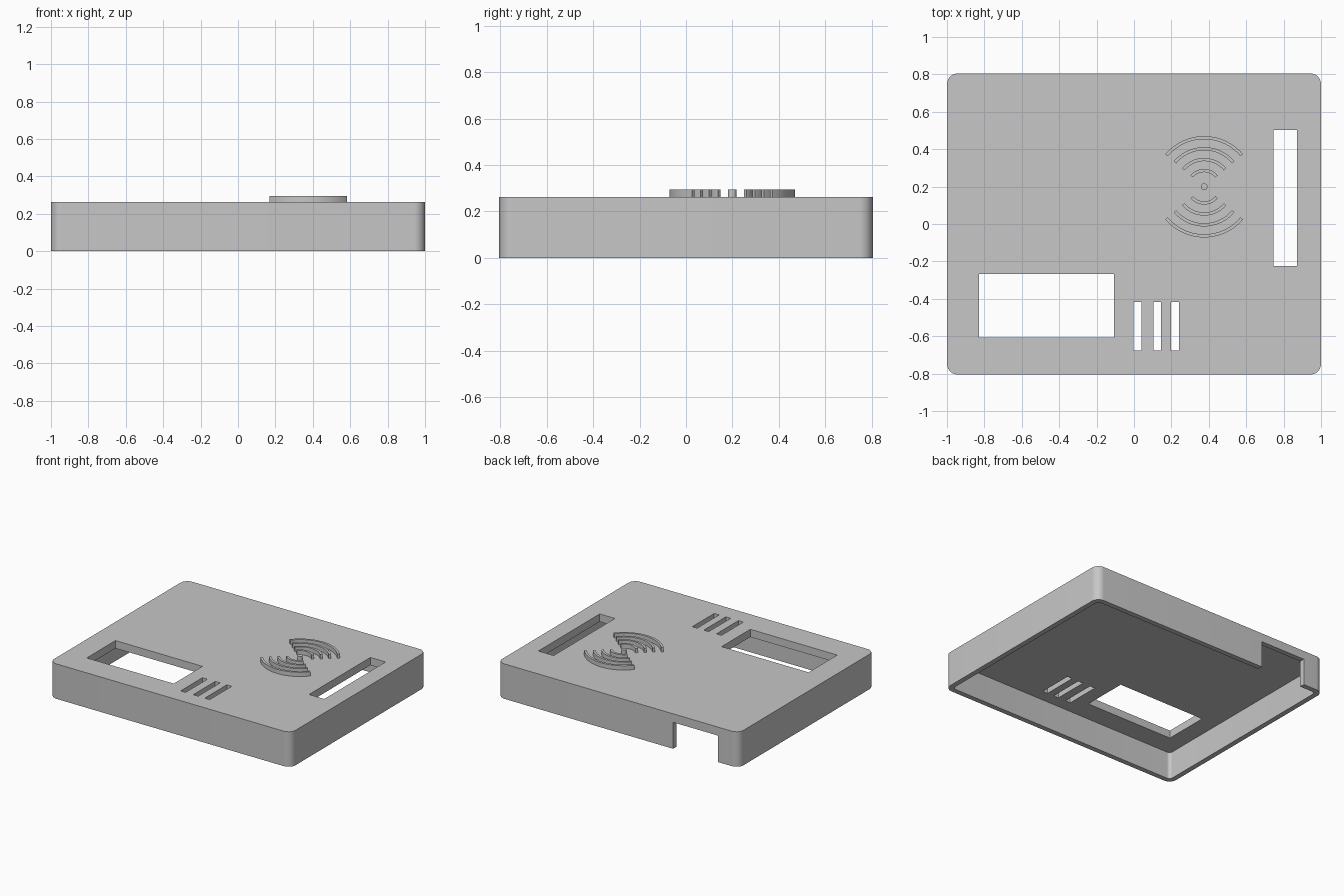
import bpy, bmesh
from math import cos, sin, radians, pi

old = bpy.data.objects.get("Cube")
if old:
    bpy.data.objects.remove(old, do_unlink=True)

W, D, H = 1.0, 0.805, 0.262      # half width, half depth, cover height
WALL, CEILING = 0.038, 0.204     # wall thickness, underside of the top plate

grey = bpy.data.materials.new("plain_grey")
grey.use_nodes = True
grey.diffuse_color = (0.57, 0.57, 0.57, 1)
grey.node_tree.nodes["Principled BSDF"].inputs["Base Color"].default_value = (0.57, 0.57, 0.57, 1)


def prism(name, outline, z0, z1):
    """Extrude a counter-clockwise outline from z0 to z1."""
    bm = bmesh.new()
    face = bm.faces.new([bm.verts.new((x, y, z0)) for x, y in outline])
    ext = bmesh.ops.extrude_face_region(bm, geom=[face], use_keep_orig=True)
    top = [v for v in ext["geom"] if isinstance(v, bmesh.types.BMVert)]
    bmesh.ops.translate(bm, verts=top, vec=(0, 0, z1 - z0))
    bmesh.ops.recalc_face_normals(bm, faces=bm.faces)
    mesh = bpy.data.meshes.new(name)
    bm.to_mesh(mesh)
    bm.free()
    mesh.materials.append(grey)
    obj = bpy.data.objects.new(name, mesh)
    bpy.context.collection.objects.link(obj)
    return obj


def arc(cx, cy, r, a0, a1, n):
    angles = [radians(a0 + (a1 - a0) * i / n) for i in range(n + 1)]
    return [(cx + r * cos(a), cy + r * sin(a)) for a in angles]


def rounded(w, d, r, n=10):
    corners = [(1, 1), (-1, 1), (-1, -1), (1, -1)]
    return [p for i, (sx, sy) in enumerate(corners)
            for p in arc(sx * (w - r), sy * (d - r), r, 90 * i, 90 * i + 90, n)]


def rect(x0, x1, y0, y1):
    return [(x0, y0), (x1, y0), (x1, y1), (x0, y1)]


def select(obj):
    bpy.ops.object.select_all(action="DESELECT")
    obj.select_set(True)
    bpy.context.view_layer.objects.active = obj


def cut(target, cutter):
    cutter.hide_render = True
    mod = target.modifiers.new("cut", "BOOLEAN")
    mod.operation, mod.solver, mod.object = "DIFFERENCE", "EXACT", cutter
    select(target)
    bpy.ops.object.modifier_apply(modifier=mod.name)
    bpy.data.objects.remove(cutter, do_unlink=True)


# Cover shell, open underneath
cover = prism("cover", rounded(W, D, 0.058), 0, H)
cut(cover, prism("cavity", rounded(W - WALL, D - WALL, 0.025), -0.1, CEILING))

# Openings through the top plate: display window, side slot, three vents
openings = [(-0.828, -0.107, -0.608, -0.268), (0.745, 0.872, -0.224, 0.503)]
openings += [(x, x + 0.041, -0.677, -0.417) for x in (-0.002, 0.103, 0.199)]
for box in openings:
    cut(cover, prism("opening", rect(*box), 0.1, 0.4))

# Cable notch in the back wall
cut(cover, prism("notch", rect(-0.83, -0.457, D - 0.1, D + 0.1), -0.1, 0.198))
select(cover)
bpy.ops.object.shade_smooth_by_angle(angle=radians(30))

# Raised signal emblem: a dot with arcs above and below
EX, EY, BAND = 0.375, 0.199, 0.017
parts = [prism("emblem_dot", arc(EX, EY, 0.018, 0, 345, 23), H - 0.01, 0.294)]
for side, start in (("upper", 40), ("lower", 220)):
    for i, r in enumerate((0.095, 0.154, 0.212, 0.271)):
        outline = arc(EX, EY, r, start, start + 100, 28)
        outline += arc(EX, EY, r - BAND, start + 100, start, 28)
        parts.append(prism(f"{side}_arc_{i + 1}", outline, H - 0.01, 0.294))
for part in parts:
    select(part)
    bpy.ops.object.shade_smooth_by_angle(angle=radians(30))
